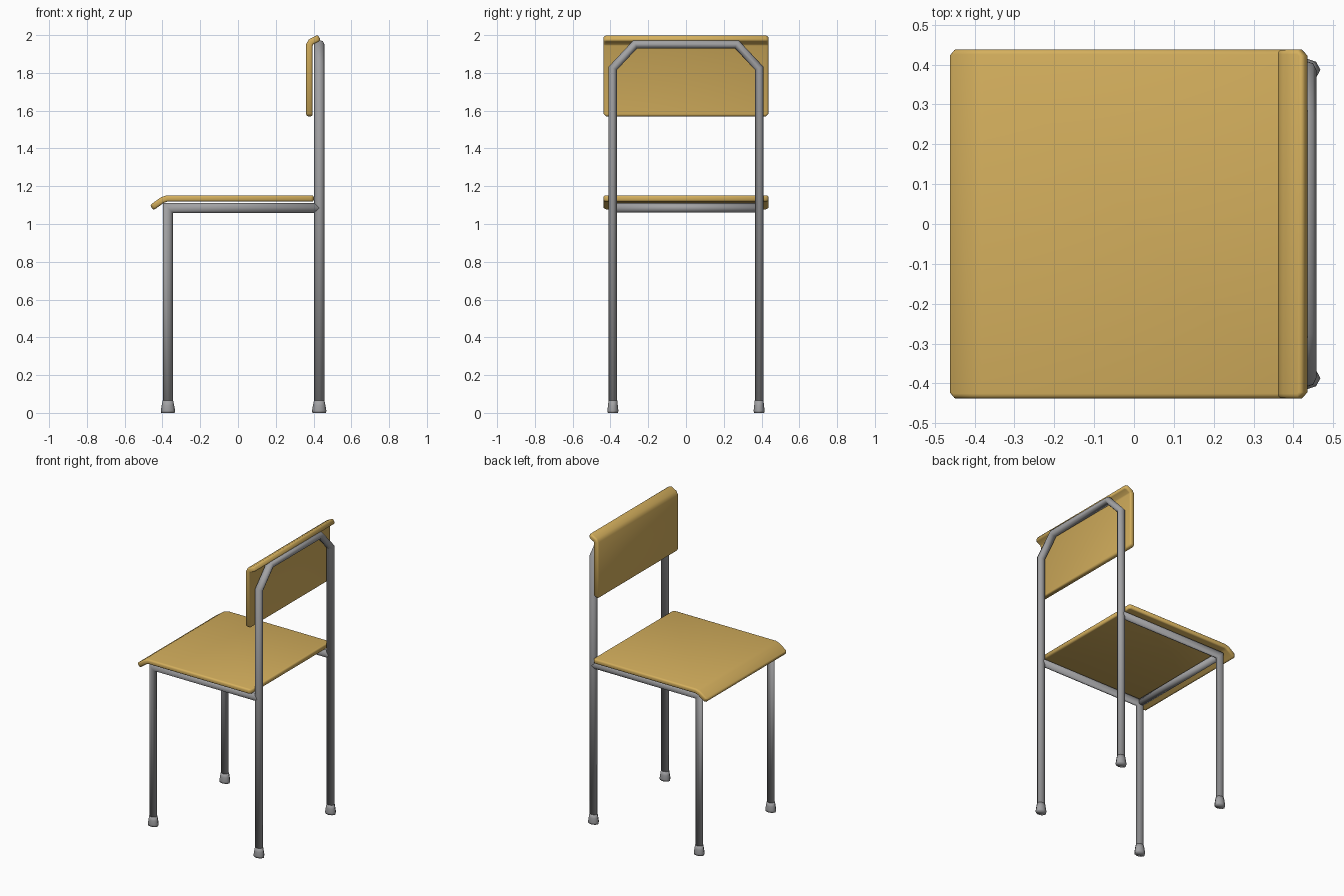
import bpy, bmesh, math
from mathutils import Vector

if "Cube" in bpy.data.objects:
    bpy.data.objects.remove(bpy.data.objects["Cube"])


def material(name, rgb):
    m = bpy.data.materials.new(name)
    m.diffuse_color = (*rgb, 1)
    m.use_nodes = True
    m.node_tree.nodes["Principled BSDF"].inputs["Base Color"].default_value = m.diffuse_color
    return m


WOOD = material("golden wood", (0.66, 0.43, 0.11))
STEEL = material("grey steel", (0.36, 0.36, 0.37))


def make_object(name, bm, mat):
    bmesh.ops.recalc_face_normals(bm, faces=bm.faces)
    for f in bm.faces:
        f.smooth = True
    me = bpy.data.meshes.new(name)
    bm.to_mesh(me)
    bm.free()
    me.materials.append(mat)
    ob = bpy.data.objects.new(name, me)
    bpy.context.collection.objects.link(ob)
    return ob


def skin(name, rings):
    """Join rings of points into a closed tube."""
    bm = bmesh.new()
    rows = [[bm.verts.new(p) for p in r] for r in rings]
    n = len(rows[0])
    for a, b in zip(rows, rows[1:]):
        for i in range(n):
            bm.faces.new((a[i], a[(i + 1) % n], b[(i + 1) % n], b[i]))
    bm.faces.new(rows[0])
    bm.faces.new(rows[-1])
    return make_object(name, bm, STEEL)


def tube(name, path, axis, r_axis, r_plane, sides=8):
    """Octagonal tube along a planar path, mitred at bends; axis is the plane normal."""
    pts, axis = [Vector(p) for p in path], Vector(axis)
    rings = []
    for i, p in enumerate(pts):
        d0 = (p - pts[i - 1]).normalized() if i else (pts[1] - p).normalized()
        d1 = (pts[i + 1] - p).normalized() if i < len(pts) - 1 else d0
        t = (d0 + d1).normalized()
        side = axis.cross(t) * (r_plane / t.dot(d0))
        angles = [math.tau * k / sides for k in range(sides)]
        rings.append([p + axis * (r_axis * math.cos(a)) + side * math.sin(a) for a in angles])
    return skin(name, rings)


def foot(name, x, y):
    """Flared foot around the bottom of a leg."""
    rings = []
    for z, rx, ry in ((0, .036, .027), (.012, .038, .029), (.04, .033, .026), (.065, .028, .023)):
        rings.append([(x + rx * math.cos(math.tau * k / 8), y + ry * math.sin(math.tau * k / 8), z)
                      for k in range(8)])
    return skin(name, rings)


def panel(name, line, half, thick, cut=.015):
    """Bent board: centre line in x-z, spread over y, with clipped corners and rounded edges."""
    pts = [Vector((x, 0, z)) for x, z in line]
    first = pts[0] + (pts[1] - pts[0]).normalized() * cut
    last = pts[-1] + (pts[-2] - pts[-1]).normalized() * cut
    pts = [pts[0], first] + pts[1:-1] + [last, pts[-1]]
    bm = bmesh.new()
    rows = []
    for i, p in enumerate(pts):
        w = half - (cut if i in (0, len(pts) - 1) else 0)
        rows.append([bm.verts.new((p.x, s * w, p.z)) for s in (-1, 1)])
    for a, b in zip(rows, rows[1:]):
        bm.faces.new((a[0], a[1], b[1], b[0]))
    ob = make_object(name, bm, WOOD)
    solid = ob.modifiers.new("thickness", 'SOLIDIFY')
    solid.thickness, solid.offset, solid.use_even_offset = thick, 0, True
    bev = ob.modifiers.new("rounding", 'BEVEL')
    bev.width, bev.segments = .011, 3
    bev.limit_method, bev.angle_limit = 'ANGLE', math.radians(60)
    return ob


Y, FRONT, BACK, RAIL = .387, -.371, .430, 1.085

# wooden boards
panel("seat", [(.402, 1.135), (-.375, 1.135), (-.400, 1.127), (-.457, 1.086)], .438, .033)
panel("backrest", [(.378, 1.570), (.378, 1.948), (.387, 1.964), (.431, 1.987)], .438, .034)

# rear legs and top bar, one bent tube
hoop = [(BACK, -Y, .01), (BACK, -Y, 1.825), (BACK, -.268, 1.952),
        (BACK, .268, 1.952), (BACK, Y, 1.825), (BACK, Y, .01)]
tube("rear_frame", hoop, (1, 0, 0), .0275, .022)

# front legs running into side rails, and feet
for s, label in ((-1, "right"), (1, "left")):
    tube("front_leg_and_rail_" + label,
         [(FRONT, s * Y, .01), (FRONT, s * Y, RAIL), (BACK, s * Y, RAIL)], (0, 1, 0), .022, .026)
    foot("front_foot_" + label, FRONT, s * Y)
    foot("rear_foot_" + label, BACK, s * Y)

# front cross rail
tube("front_rail", [(FRONT, -Y, RAIL), (FRONT, Y, RAIL)], (1, 0, 0), .024, .025)
